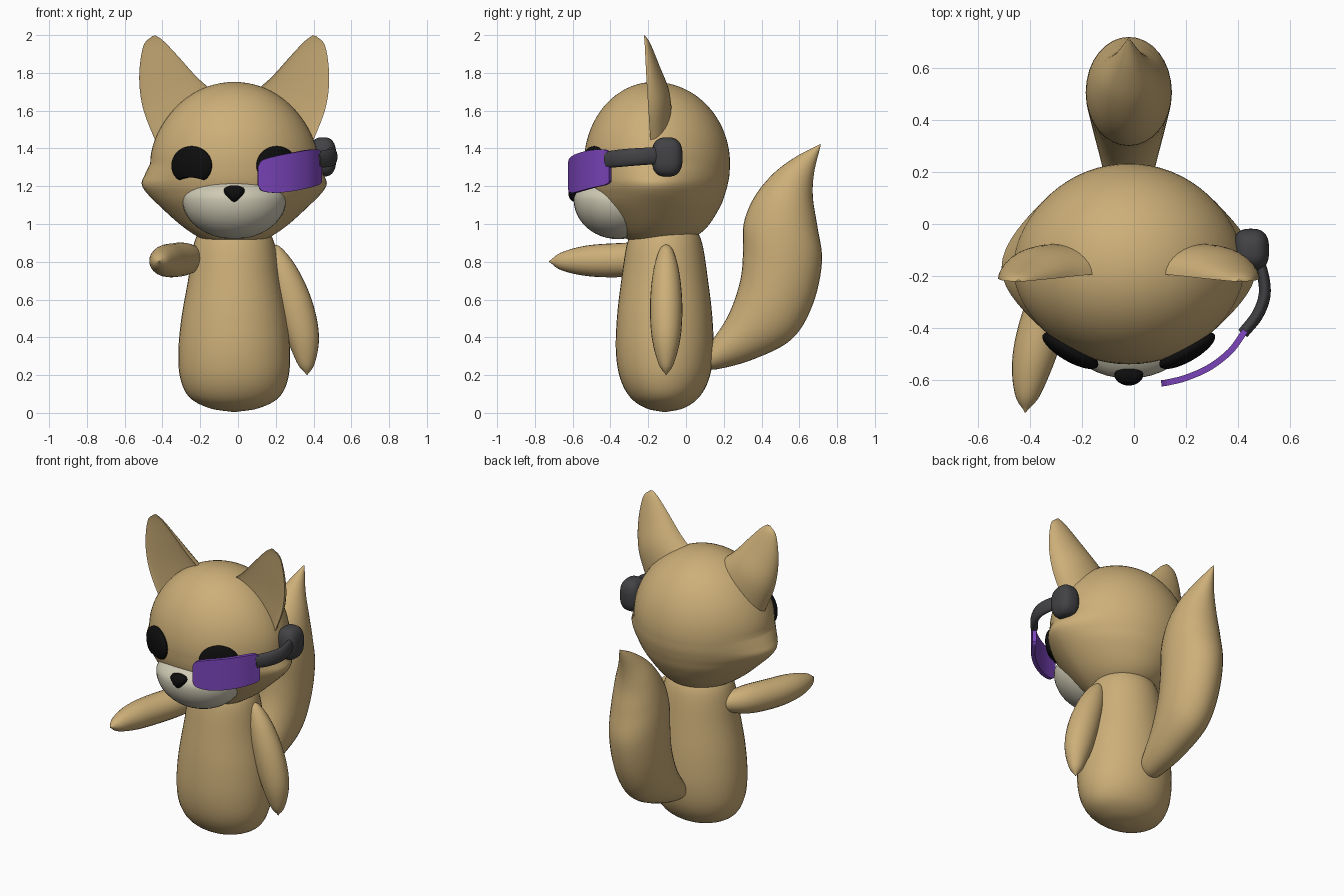
import bpy
import bmesh
import math
from math import sin, cos, pi
from mathutils import Vector, Matrix

if "Cube" in bpy.data.objects:
    bpy.data.objects.remove(bpy.data.objects["Cube"])

MID = -0.02  # x of the symmetry plane


def material(name, rgb):
    m = bpy.data.materials.new(name)
    m.use_nodes = True
    m.diffuse_color = (*rgb, 1)
    m.node_tree.nodes["Principled BSDF"].inputs["Base Color"].default_value = (*rgb, 1)
    return m


TAN = material("tan fur", (0.61, 0.43, 0.19))
CREAM = material("pale muzzle", (0.62, 0.59, 0.46))
BLACK = material("black", (0.004, 0.004, 0.004))
GREY = material("dark grey", (0.055, 0.055, 0.06))
PURPLE = material("purple", (0.2, 0.06, 0.5))


def finish(bm, name, mat, angle=40):
    bmesh.ops.recalc_face_normals(bm, faces=bm.faces)
    me = bpy.data.meshes.new(name)
    bm.to_mesh(me)
    bm.free()
    me.materials.append(mat)
    ob = bpy.data.objects.new(name, me)
    bpy.context.collection.objects.link(ob)
    bpy.ops.object.select_all(action="DESELECT")
    ob.select_set(True)
    bpy.context.view_layer.objects.active = ob
    bpy.ops.object.shade_smooth_by_angle(angle=math.radians(angle))
    return ob


def spline(pts, steps=6):
    """Catmull-Rom interpolation of tuples of any length."""
    v = [Vector(p) for p in pts]
    v = [v[0] * 2 - v[1]] + v + [v[-1] * 2 - v[-2]]
    out = []
    for a, b, c, d in zip(v, v[1:], v[2:], v[3:]):
        for i in range(steps):
            t = i / steps
            out.append(0.5 * (2 * b + (c - a) * t + (2 * a - 5 * b + 4 * c - d) * t**2
                              + (3 * b - a - 3 * c + d) * t**3))
    return out + [v[-2]]


def loft(name, rings, mat, angle=40):
    bm = bmesh.new()
    vs = [[bm.verts.new(p) for p in ring] for ring in rings]
    n = len(vs[0])
    for a, b in zip(vs, vs[1:]):
        for i in range(n):
            j = (i + 1) % n
            bm.faces.new((a[i], a[j], b[j], b[i]))
    bm.faces.new(vs[0])
    bm.faces.new(vs[-1])
    return finish(bm, name, mat, angle)


def turn(n=40):
    return [2 * pi * i / n for i in range(n)]


def tube(name, path, mat, flat=1.0):
    """Tube through (x, y, z, radius) points; flat squashes it sideways."""
    pts = spline(path)
    rings = []
    for i, p in enumerate(pts):
        d = (pts[min(i + 1, len(pts) - 1)] - pts[max(i - 1, 0)]).to_3d()
        side = d.cross((0, 0, 1) if abs(d.z) < abs(d.y) + 0.1 else (0, 1, 0)).normalized()
        up = side.cross(d).normalized()
        r = max(p[3], 0.002)
        rings.append([p.to_3d() + side * cos(a) * r * flat + up * sin(a) * r for a in turn(24)])
    return loft(name, rings, mat)


def ball(name, centre, size, mat, shape=None, rot=0):
    """Sphere scaled by size, with an optional reshaping of its unit points."""
    bm = bmesh.new()
    bmesh.ops.create_uvsphere(bm, u_segments=40, v_segments=24, radius=1)
    for v in bm.verts:
        if shape:
            v.co = shape(v.co)
        v.co = Matrix.Rotation(rot, 3, "Z") @ Vector(c * s for c, s in zip(v.co, size))
        v.co += Vector(centre)
    return finish(bm, name, mat)


# Body: rounded pear, (z, half width, half depth)
body = spline([(0.005, 0.01, 0.01), (0.025, 0.13, 0.1), (0.08, 0.235, 0.18), (0.18, 0.285, 0.235),
               (0.32, 0.296, 0.258), (0.5, 0.28, 0.253), (0.7, 0.245, 0.23),
               (0.9, 0.212, 0.198), (1.0, 0.16, 0.15)])
loft("body", [[(MID + w * cos(a), -0.113 + d * sin(a), z) for a in turn()] for z, w, d in body], TAN)

# Head: dome above, tapered jaw below, cheeks drawn out to the sides
# (z, half width, front depth, back depth, cheek)
dome = [(1.32 + 0.432 * sin(t), 0.425 * cos(t), 0.37 * cos(t), 0.403 * cos(t), 0.02 * cos(t)**8)
        for t in [pi / 2 * (0.995 - i / 20) for i in range(20)]]
jaw = spline([(1.32, 0.425, 0.37, 0.403, 0.02), (1.26, 0.422, 0.367, 0.4, 0.052),
              (1.215, 0.415, 0.36, 0.392, 0.075), (1.17, 0.4, 0.345, 0.38, 0.068),
              (1.1, 0.365, 0.305, 0.355, 0.035), (1.0, 0.275, 0.225, 0.295, 0.015),
              (0.94, 0.205, 0.165, 0.23, 0), (0.912, 0.14, 0.12, 0.15, 0), (0.908, 0.01, 0.01, 0.01, 0)])
loft("head", [[(MID + cos(a) * (w + c * cos(a)**6), -0.17 + sin(a) * (b if sin(a) > 0 else f), z)
               for a in turn(64)] for z, w, f, b, c in dome + jaw], TAN, 60)

# Muzzle and nose
ball("muzzle", (MID, -0.36, 1.13), (0.275, 0.235, 0.21), CREAM,
     lambda p: Vector((p.x, p.y, p.z * (0.58 if p.z > 0 else 1))))
ball("nose", (MID, -0.582, 1.16), (0.066, 0.04, 0.045), BLACK,
     lambda p: Vector((p.x * (0.75 + 0.4 * p.z), p.y, p.z)))


# Eyes: flattened discs with an arched lower lid
def lid(p):
    return Vector((p.x, p.y, max(p.z, -0.62 - 0.35 * p.x**2)))


for name, s in (("left_eye", 1), ("right_eye", -1)):
    ball(name, (MID + s * 0.225, -0.487, 1.31), (0.122, 0.042, 0.102), BLACK, lid, s * pi / 6)

# Ears: flat front and rounded back, (outer x, z, inner x, z, front y, depth)
ear = spline([(0.38, 1.36, 0.04, 1.62, -0.18, 0.1), (0.43, 1.47, 0.1, 1.69, -0.19, 0.115),
              (0.485, 1.62, 0.2, 1.78, -0.2, 0.11), (0.503, 1.78, 0.29, 1.88, -0.21, 0.07),
              (0.482, 1.94, 0.37, 1.965, -0.218, 0.03), (0.435, 1.995, 0.415, 1.998, -0.222, 0.006)])
for name, s in (("left_ear", 1), ("right_ear", -1)):
    rings = []
    for ox, oz, ix, iz, y, d in ear:
        ring = []
        for a in turn(32):
            k = (1 + cos(a)) / 2
            bulge = d * sin(a) if sin(a) > 0 else -0.12 * d * sin(a)
            ring.append((MID + s * (ix + (ox - ix) * k), y + bulge, iz + (oz - iz) * k))
        rings.append(ring)
    loft(name, rings, TAN)

# Arms: one hanging, one reaching forward
tube("left_arm", [(0.175, -0.105, 0.885, 0.0), (0.19, -0.105, 0.86, 0.04), (0.24, -0.105, 0.74, 0.078),
                  (0.3, -0.105, 0.57, 0.095), (0.345, -0.105, 0.4, 0.085),
                  (0.362, -0.105, 0.26, 0.045), (0.365, -0.105, 0.2, 0.0)], TAN, 0.9)
tube("right_arm", [(-0.19, -0.07, 0.82, 0.0), (-0.21, -0.1, 0.818, 0.05), (-0.28, -0.21, 0.815, 0.085),
                   (-0.345, -0.37, 0.808, 0.09), (-0.39, -0.53, 0.805, 0.08),
                   (-0.412, -0.66, 0.802, 0.047), (-0.418, -0.726, 0.802, 0.0)], TAN)

# Tail: rings between the rear and front edges, (rear y, z, front y, z, half width)
tail = spline([(0.09, 0.235, 0.08, 0.32, 0.05), (0.17, 0.232, 0.15, 0.4, 0.085),
               (0.36, 0.285, 0.23, 0.53, 0.12), (0.56, 0.39, 0.287, 0.7, 0.15),
               (0.67, 0.57, 0.302, 0.85, 0.163), (0.72, 0.8, 0.305, 1.0, 0.165),
               (0.695, 0.99, 0.36, 1.14, 0.15), (0.672, 1.14, 0.46, 1.265, 0.115),
               (0.678, 1.27, 0.58, 1.355, 0.06), (0.714, 1.42, 0.708, 1.422, 0.004)])
loft("tail", [[(MID + w * sin(a), fy + (ry - fy) * (1 + cos(a)) / 2, fz + (rz - fz) * (1 + cos(a)) / 2)
               for a in turn(32)] for ry, rz, fy, fz, w in tail], TAN)

# Headset: ear cup, curved arm and visor plate
def squared(p):
    return Vector(math.copysign(abs(c)**0.75, c) for c in p)


ball("headset_cup", (0.45, -0.1, 1.355), (0.07, 0.082, 0.104), GREY, squared)
tube("headset_arm", [(0.46, -0.11, 1.36, 0.045), (0.492, -0.18, 1.36, 0.045), (0.503, -0.27, 1.355, 0.046),
                     (0.475, -0.35, 1.348, 0.046), (0.42, -0.42, 1.34, 0.044)], GREY, 0.5)

# Visor columns: (x, y, bottom z, top z), with shortened ends for round corners
visor = spline([(0.435, -0.4, 1.225, 1.365), (0.42, -0.422, 1.208, 1.392), (0.37, -0.49, 1.192, 1.392),
                (0.29, -0.552, 1.175, 1.378), (0.2, -0.592, 1.165, 1.36),
                (0.128, -0.61, 1.175, 1.338), (0.105, -0.613, 1.205, 1.305)])
rings = []
for i, (x, y, lo, hi) in enumerate(visor):
    d = visor[min(i + 1, len(visor) - 1)] - visor[max(i - 1, 0)]
    n = Vector((-d.y, d.x, 0)).normalized() * 0.012
    rings.append([Vector((x, y, z)) + n * s for z, s in ((lo, -1), (hi, -1), (hi, 1), (lo, 1))])
loft("visor", rings, PURPLE)
